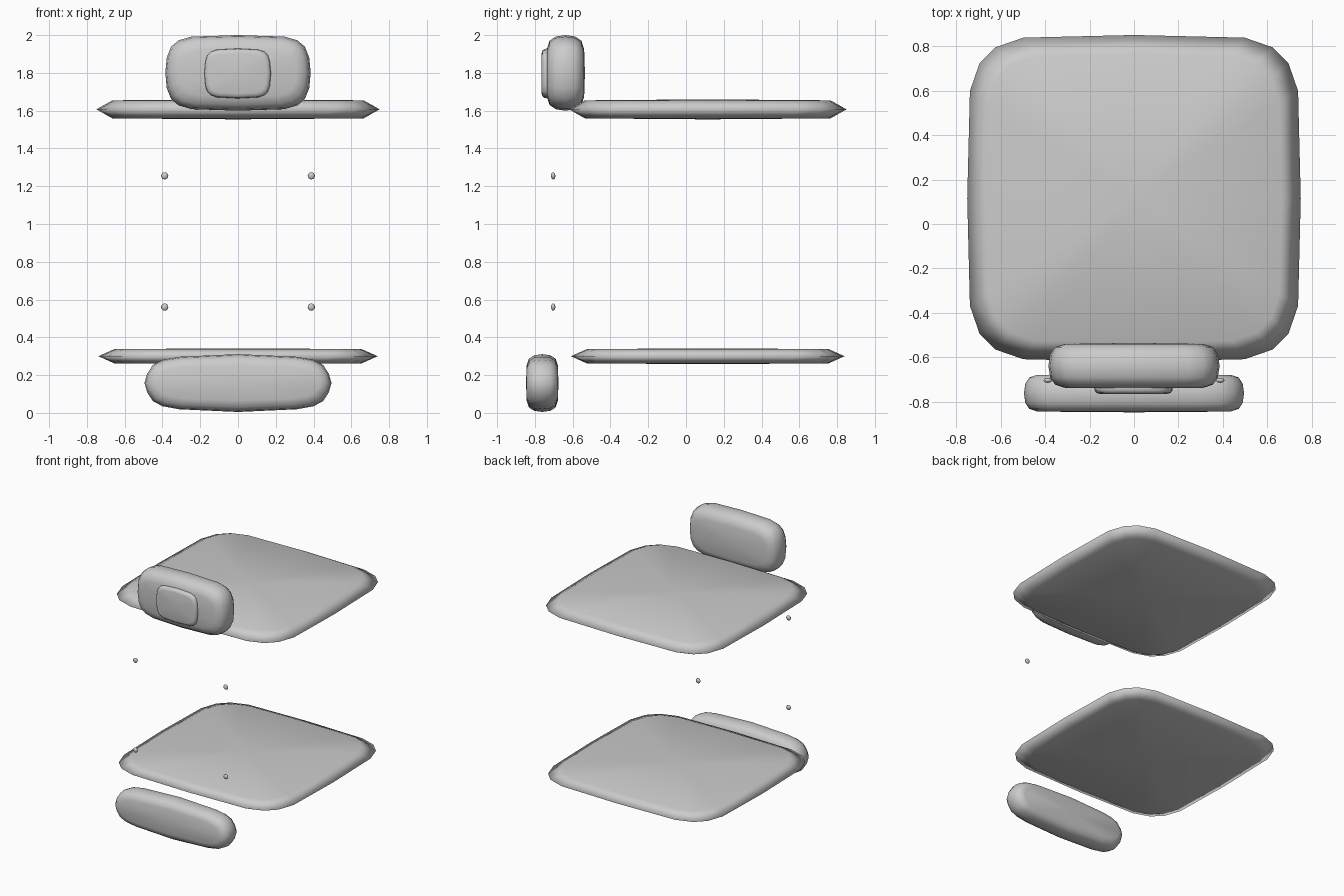
import bpy
import bmesh
from mathutils import Vector

if "Cube" in bpy.data.objects:
    bpy.data.objects.remove(bpy.data.objects["Cube"], do_unlink=True)

grey = bpy.data.materials.new("plain grey")
grey.use_nodes = True
colour = (0.6, 0.6, 0.6, 1)
grey.diffuse_color = colour
grey.node_tree.nodes["Principled BSDF"].inputs["Base Color"].default_value = colour


def finish(bm, name):
    bmesh.ops.recalc_face_normals(bm, faces=bm.faces)
    for f in bm.faces:
        f.smooth = True
    mesh = bpy.data.meshes.new(name)
    bm.to_mesh(mesh)
    bm.free()
    mesh.materials.append(grey)
    obj = bpy.data.objects.new(name, mesh)
    bpy.context.collection.objects.link(obj)
    return obj


def outline(hu, hv, ru, rv, bulge):
    """Rounded rectangle with slightly bowed sides."""
    corner = [(0, 1), (.18, .48), (.48, .18), (1, 0)]
    quarter = [(hu - bulge - a * ru, hv - bulge - b * rv) for a, b in corner]
    quarter = [(hu, 0)] + quarter + [(0, hv)]
    half = quarter + [(-u, v) for u, v in quarter[-2::-1]]
    return half + [(-u, -v) for u, v in half[1:-1]]


def cushion(name, centre, half_u, half_v, corner, bulge, rings, peak, upright):
    """Stack inset outlines along the depth axis and cap both sides with a low dome."""
    pts = outline(half_u, half_v, corner[0], corner[1], bulge)
    bm = bmesh.new()

    def vert(u, v, w):
        local = Vector((u, w, v)) if upright else Vector((u, v, w))
        return bm.verts.new(local + Vector(centre))

    loops = [[vert(u * (1 - i / half_u), v * (1 - i / half_v), w) for u, v in pts]
             for w, i in rings]
    n = len(pts)
    for a, b in zip(loops, loops[1:]):
        for k in range(n):
            bm.faces.new((a[k], a[(k + 1) % n], b[(k + 1) % n], b[k]))
    for loop, w in ((loops[0], -peak), (loops[-1], peak)):
        tip = vert(0, 0, w)
        for k in range(n):
            bm.faces.new((loop[k], loop[(k + 1) % n], tip))
    return finish(bm, name)


def pillow_rings(d, inset):
    side = [(d * .96, inset), (d * .82, inset * .4), (d * .5, inset * .1)]
    return [(-w, i) for w, i in side] + [(0, 0)] + [(w, i) for w, i in side[::-1]]


# Thin square slabs with a pointed rim
for name, z, hx, hy, h in (("upper_slab", 1.607, .75, .735, .053),
                           ("lower_slab", .3, .74, .725, .042)):
    rim = h * .9
    cushion(name, (0, .115, z), hx, hy, (.24, .24), .012,
            [(-rim, .085), (0, 0), (rim, .085)], h, False)

# Upright cushions at the front
cushion("head_block", (0, -.638, 1.8), .385, .2, (.13, .11), .008,
        pillow_rings(.103, .075), .103, True)
cushion("face_plate", (-.002, -.735, 1.797), .177, .132, (.06, .06), .006,
        pillow_rings(.03, .025), .03, True)
cushion("foot_block", (0, -.761, .158), .495, .153, (.17, .09), .014,
        pillow_rings(.086, .06), .086, True)

# Four small beads
for level, z in (("upper", 1.255), ("lower", .56)):
    for side, x in (("left", .388), ("right", -.388)):
        bm = bmesh.new()
        bmesh.ops.create_uvsphere(bm, u_segments=12, v_segments=8, radius=.019)
        bmesh.ops.scale(bm, vec=(1, .6, 1), verts=bm.verts)
        bmesh.ops.translate(bm, vec=(x, -.703, z), verts=bm.verts)
        finish(bm, f"{level}_{side}_bead")
